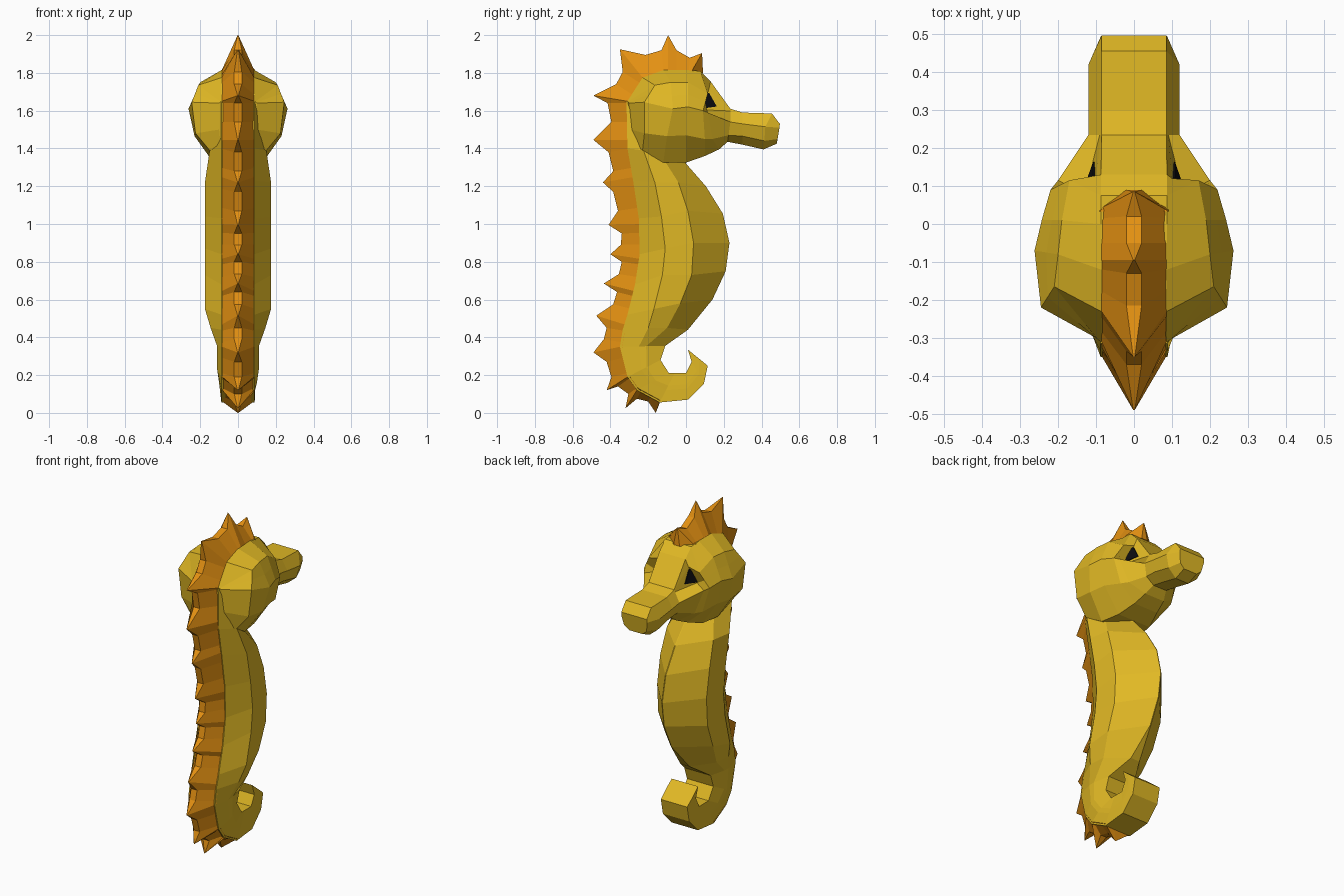
import bpy, bmesh
from mathutils import Vector
from mathutils.geometry import intersect_point_line

cube = bpy.data.objects.get("Cube")
if cube:
    bpy.data.objects.remove(cube, do_unlink=True)


def material(name, rgb):
    m = bpy.data.materials.new(name)
    m.use_nodes = True
    m.diffuse_color = (*rgb, 1)
    m.node_tree.nodes["Principled BSDF"].inputs["Base Color"].default_value = (*rgb, 1)
    return m


YELLOW = material("golden yellow", (0.75, 0.48, 0.018))
ORANGE = material("fin orange", (0.77, 0.28, 0.006))
BLACK = material("eye black", (0.004, 0.004, 0.005))


def finish(bm, name, mat):
    bmesh.ops.remove_doubles(bm, verts=bm.verts, dist=0.0005)
    bmesh.ops.recalc_face_normals(bm, faces=bm.faces)
    mesh = bpy.data.meshes.new(name)
    bm.to_mesh(mesh)
    bm.free()
    mesh.materials.append(mat)
    ob = bpy.data.objects.new(name, mesh)
    bpy.context.collection.objects.link(ob)
    return ob


def loft(name, half_rings, mat, caps=(True, True)):
    """Skin half cross-sections (x >= 0), each mirrored into a closed ring."""
    bm = bmesh.new()
    rings = []
    for half in half_rings:
        full = list(half) + [(-x, y, z) for x, y, z in reversed(half)]
        rings.append([bm.verts.new(p) for p in full])
    n = len(rings[0])
    for a, b in zip(rings, rings[1:]):
        for i in range(n):
            j = (i + 1) % n
            bm.faces.new((a[i], a[j], b[j], b[i]))
    if caps[0]:
        bm.faces.new(rings[0])
    if caps[1]:
        bm.faces.new(rings[-1])
    return finish(bm, name, mat)


# Trunk sections: half-widths of rear side, front side and belly keel,
# then (y, z) of back, rear side, front side, belly
KEEL = .002
trunk = [
    (.10, .10, KEEL, (-.315, 1.65), (-.22, 1.60), (-.12, 1.50), (0, 1.42)),
    (.15, .11, KEEL, (-.31, 1.40), (-.225, 1.39), (-.11, 1.33), (0, 1.32)),
    (.175, .155, KEEL, (-.28, 1.23), (-.165, 1.22), (-.04, 1.22), (.105, 1.20)),
    (.175, .165, KEEL, (-.25, 1.03), (-.13, 1.04), (.01, 1.07), (.195, 1.055)),
    (.175, .165, KEEL, (-.245, .84), (-.11, .87), (.04, .90), (.23, .90)),
    (.175, .165, KEEL, (-.27, .68), (-.125, .73), (.03, .73), (.21, .75)),
    (.175, .16, KEEL, (-.31, .52), (-.17, .55), (-.03, .58), (.14, .60)),
    (.145, .135, .03, (-.335, .44), (-.20, .45), (-.10, .45), (.01, .44)),
]
# Tail sections: side half-width, then (y, z) of the outer and inner curve
tail = [
    (.11, (-.35, .35), (-.11, .355)),
    (.11, (-.31, .19), (-.135, .28)),
    (.10, (-.26, .12), (-.09, .21)),
    (.09, (-.14, .055), (-.06, .21)),
    (.09, (.01, .07), (0, .21)),
    (.09, (.095, .155), (.03, .27)),
    (.09, (.115, .25), (.01, .335)),
]
for w, outer, inner in tail:
    o, i = Vector(outer), Vector(inner)
    trunk.append((w, w, .088, outer, o.lerp(i, .42), o.lerp(i, .58), inner))
loft("body_and_tail",
     [[(.088, *b), (wr, *r), (wf, *f), (wk, *k)] for wr, wf, wk, b, r, f, k in trunk], YELLOW)

# Skull rings from back to front: crown, brow, cheek, jaw, chin
skull = [
    [(.087, -.31, 1.65), (.092, -.308, 1.648), (.10, -.30, 1.64), (.10, -.29, 1.50), (.09, -.28, 1.40)],
    [(.087, -.23, 1.775), (.21, -.165, 1.735), (.245, -.22, 1.645), (.225, -.22, 1.48), (.15, -.23, 1.39)],
    [(.087, -.12, 1.815), (.20, -.08, 1.75), (.262, -.07, 1.61), (.23, -.10, 1.465), (.13, -.12, 1.325)],
    [(.087, 0, 1.815), (.19, .01, 1.75), (.243, .01, 1.62), (.21, 0, 1.47), (.11, 0, 1.325)],
    [(.087, .075, 1.81), (.17, .115, 1.69), (.22, .09, 1.60), (.18, .10, 1.45), (.08, .10, 1.36)],
    [(.087, .13, 1.755), (.10, .12, 1.71), (.20, .115, 1.59), (.155, .14, 1.45), (.065, .175, 1.395)],
    [(.085, .235, 1.61), (.087, .235, 1.605), (.12, .235, 1.54), (.10, .225, 1.47), (.045, .22, 1.435)],
]
rings = []
for k, (crown, brow, cheek, jaw, chin) in enumerate(skull):
    # The extra point sinks in at one ring to form the eye socket
    mid = (.13, .08, 1.605) if k == 5 else tuple(Vector(brow).lerp(Vector(cheek), .1 if k == 6 else .5))
    rings.append([crown, brow, mid, cheek, jaw, chin])
loft("head", rings, YELLOW, caps=(True, False))

# Snout: top, upper side, lower side, underside
loft("snout", [
    [skull[-1][0], *skull[-1][2:]],
    [(.085, .30, 1.59), (.12, .30, 1.53), (.10, .30, 1.465), (.045, .30, 1.42)],
    [(.085, .455, 1.585), (.12, .42, 1.515), (.10, .415, 1.44), (.045, .41, 1.395)],
    [(.085, .497, 1.53), (.087, .495, 1.51), (.075, .485, 1.45), (.045, .48, 1.425)],
], YELLOW, caps=(False, True))

# Eyes: thin plates on the inner socket walls
for side, label in ((1, "left_eye"), (-1, "right_eye")):
    bm = bmesh.new()
    outline = [(.118, .106, 1.693), (.108, .122, 1.695), (.108, .163, 1.622), (.136, .084, 1.611), (.132, .090, 1.65)]
    front = [bm.verts.new((side * x, y, z)) for x, y, z in outline]
    back = [bm.verts.new((side * (x - .008), y, z)) for x, y, z in outline]
    bm.faces.new(front)
    bm.faces.new(back)
    for i in range(5):
        j = (i + 1) % 5
        bm.faces.new((front[i], front[j], back[j], back[i]))
    finish(bm, label, BLACK)

# Fin: spike tips and the flat valleys between them, from forehead to tail
tips = [(.085, 1.905), (-.095, 2.0), (-.35, 1.925), (-.49, 1.68), (-.49, 1.445), (-.44, 1.22),
        (-.41, .995), (-.40, .84), (-.435, .685), (-.475, .515), (-.49, .32), (-.42, .12),
        (-.32, .025), (-.16, 0)]
valleys = [((.02, 1.88), (-.05, 1.92)), ((-.13, 1.92), (-.215, 1.895)), ((-.335, 1.805), (-.37, 1.74)),
           ((-.415, 1.64), (-.395, 1.54)), ((-.41, 1.38), (-.385, 1.28)), ((-.385, 1.17), (-.36, 1.07)),
           ((-.34, .95), (-.345, .89)), ((-.34, .80), (-.355, .735)), ((-.365, .64), (-.385, .575)),
           ((-.42, .45), (-.435, .39)), ((-.42, .27), (-.395, .19)), ((-.36, .14), (-.305, .10)),
           ((-.26, .075), (-.20, .06))]
ridge = [(.09, 1.80, .02)]
for k, tip in enumerate(tips):
    ridge.append((*tip, 0.002))
    if k < len(valleys):
        ridge += [(y, z, .02) for y, z in valleys[k]]
ridge.append((-.14, .05, .02))

# The fin base follows the crown and the back of the body
base = [Vector((y, z)) for y, z in [(.045, 1.812), (0, 1.815), (-.12, 1.815), (-.23, 1.775), (-.31, 1.65)]]
base += [Vector(s[3]) for s in trunk[1:12]]


def nearest_on_base(p):
    spots = []
    for a, b in zip(base, base[1:]):
        t = intersect_point_line(p, a, b)[1]
        spots.append(a.lerp(b, min(1, max(0, t))))
    return min(spots, key=lambda q: (q - p).length)


fin = []
for y, z, w in ridge:
    p = Vector((y, z))
    q = nearest_on_base(p)
    q += (q - p).normalized() * .012  # seat the base just under the skin
    fin.append([(w, y, z), (.091, q.x, q.y)])
loft("spiked_fin", fin, ORANGE)
